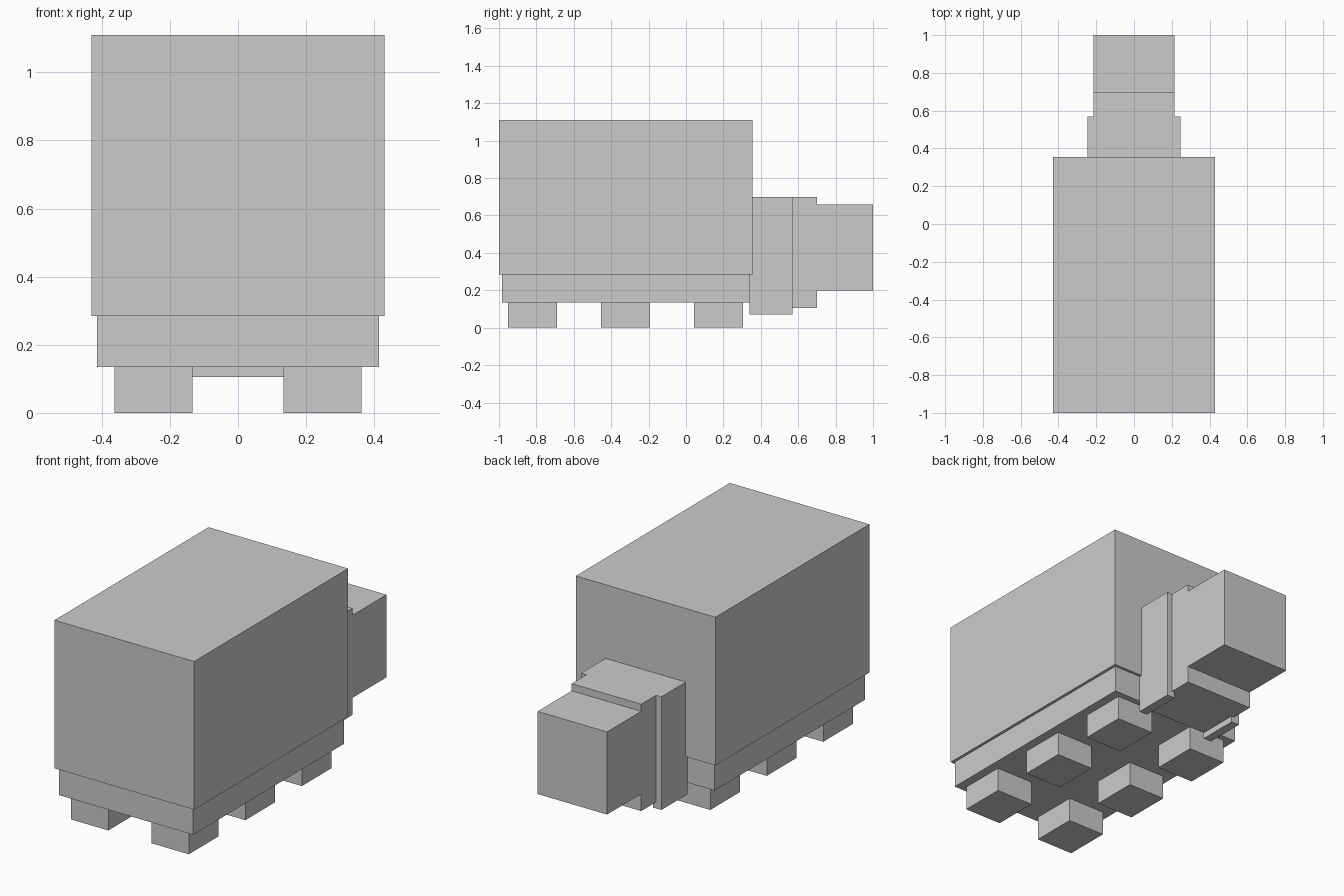
import bpy

if "Cube" in bpy.data.objects:
    bpy.data.objects.remove(bpy.data.objects["Cube"])


def box(name, x, y, z):
    """Axis-aligned box given as (min, max) ranges."""
    spans = (x, y, z)
    bpy.ops.mesh.primitive_cube_add(size=1, location=[(a + b) / 2 for a, b in spans])
    ob = bpy.context.object
    ob.name = name
    ob.scale = [b - a for a, b in spans]
    bpy.ops.object.transform_apply(location=False, rotation=False, scale=True)
    return ob


# Main body and the narrower underside
box("body", (-0.43, 0.43), (-1.0, 0.355), (0.285, 1.11))
box("belly", (-0.414, 0.414), (-0.985, 0.34), (0.135, 0.285))

# Neck block and head
box("neck", (-0.214, 0.214), (0.34, 0.70), (0.105, 0.70))
box("head", (-0.214, 0.214), (0.70, 1.0), (0.20, 0.66))

# Mirrored parts: three legs and one flat ear per side
for side, label in ((-1, "left"), (1, "right")):
    def sided(inner, outer):
        return tuple(sorted((side * inner, side * outer)))

    for y, row in ((-0.82, "front"), (-0.323, "middle"), (0.174, "rear")):
        box(f"{row}_{label}_leg", sided(0.133, 0.363), (y - 0.131, y + 0.131), (0, 0.135))
    box(f"{label}_ear", sided(0.197, 0.247), (0.34, 0.57), (0.07, 0.70))
